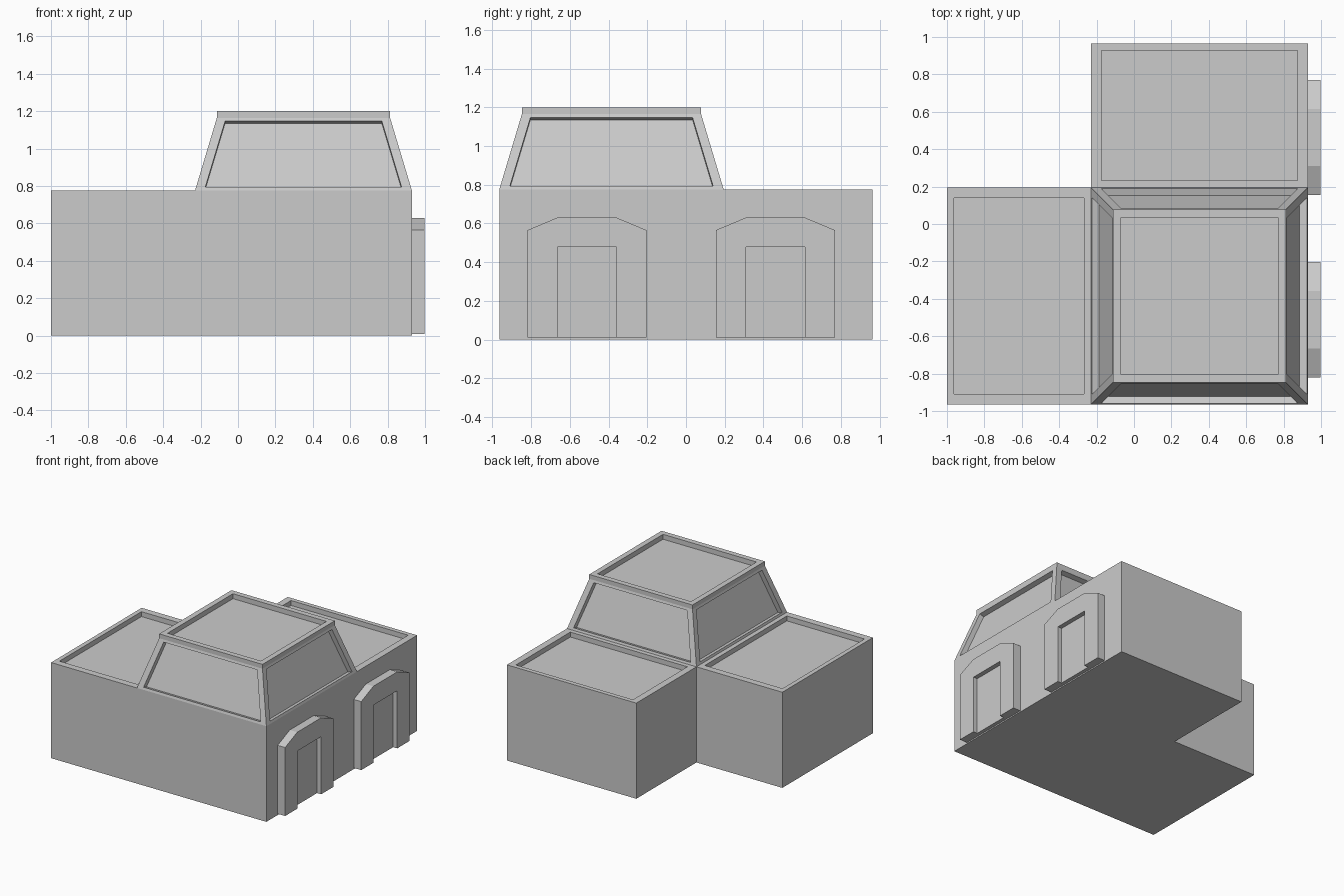
import bpy, bmesh
from mathutils import Vector

if "Cube" in bpy.data.objects:
    bpy.data.objects.remove(bpy.data.objects["Cube"])

DEPTH = 0.04


def finish(bm, name):
    bmesh.ops.recalc_face_normals(bm, faces=bm.faces[:])
    mesh = bpy.data.meshes.new(name)
    bm.to_mesh(mesh)
    bm.free()
    obj = bpy.data.objects.new(name, mesh)
    bpy.context.collection.objects.link(obj)
    return obj


def recess(bm, face):
    """Inset a face proportionally, then sink the panel along its normal."""
    normal = face.normal.copy()
    for scale, sink in ((0.905, 0), (1, DEPTH)):
        face = bmesh.ops.extrude_discrete_faces(bm, faces=[face])["faces"][0]
        centre = face.calc_center_median()
        for v in face.verts:
            v.co = centre + (v.co - centre) * scale - normal * sink


def stacked_block(name, levels, open_sides=()):
    """Loft rectangles (x0, x1, y0, y1, z); sides: 0 front, 1 right, 2 back, 3 left."""
    bm = bmesh.new()
    rings = [[bm.verts.new(c) for c in ((a, c, z), (b, c, z), (b, d, z), (a, d, z))]
             for a, b, c, d, z in levels]
    bm.faces.new(rings[0][::-1])
    sunk = [bm.faces.new(rings[-1])]
    for n, (lo, hi) in enumerate(zip(rings, rings[1:])):
        for i in range(4):
            if n == 0 and i in open_sides:
                continue
            j = (i + 1) % 4
            f = bm.faces.new((lo[i], lo[j], hi[j], hi[i]))
            if n == 1:          # sloping window walls
                sunk.append(f)
    bm.normal_update()
    for f in sunk:
        recess(bm, f)
    return finish(bm, name)


def archway(name, y):
    """Chamfered door surround with a shallow door panel set in the opening."""
    outline = [(-.308, .01), (-.308, .565), (-.153, .63), (.153, .63),
               (.308, .565), (.308, .01), (.153, .01), (.153, .477),
               (-.153, .477), (-.153, .01)]
    door = [(-.153, .01), (-.153, .477), (.153, .477), (.153, .01)]
    bm = bmesh.new()
    for points, x in ((outline, 0.997), (door, 0.96)):
        face = bm.faces.new([bm.verts.new((0.93, y + p, z)) for p, z in points])
        ext = bmesh.ops.extrude_face_region(bm, geom=[face])["geom"]
        for v in ext:
            if isinstance(v, bmesh.types.BMVert):
                v.co.x = x
    return finish(bm, name)


# Main tower with tapered glazed upper storey and vertical roof band
base = (-0.23, 0.93, -0.965, 0.195)
crown = (-0.113, 0.813, -0.848, 0.078)
stacked_block("main_tower", [base + (0,), base + (0.775,), crown + (1.165,), crown + (1.2,)], (2, 3))

# Two low wings with sunken flat roofs
left = (-1.0, -0.23, -0.965, 0.195)
rear = (-0.23, 0.93, 0.195, 0.965)
stacked_block("left_wing", [left + (0,), left + (0.775,)], (1,))
stacked_block("rear_wing", [rear + (0,), rear + (0.775,)], (0,))

# Matching entrances on the right side
for label, y in (("front", -0.512), ("rear", 0.462)):
    archway(label + "_entrance", y)
